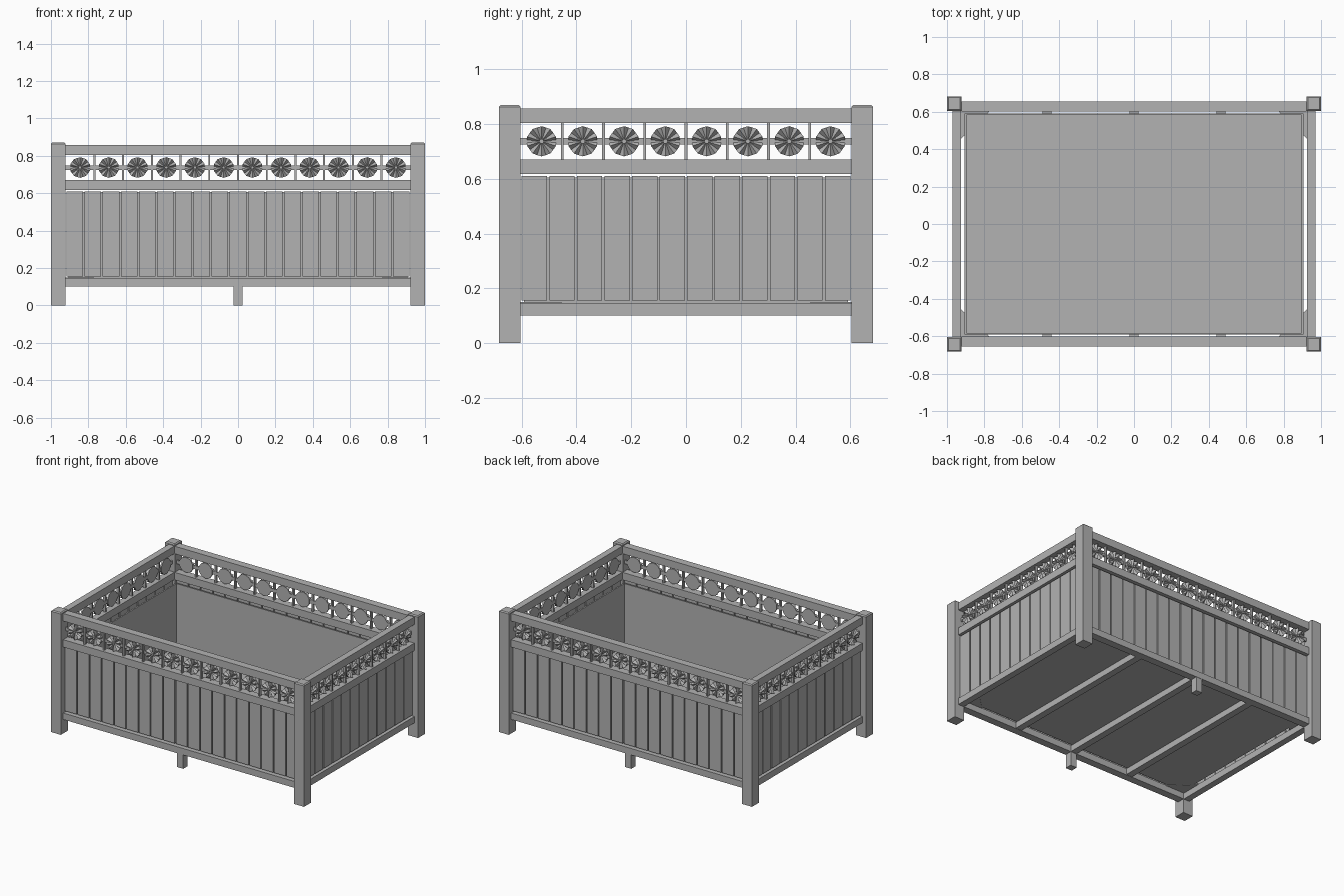
import bpy, bmesh, math

cube = bpy.data.objects.get("Cube")
if cube:
    bpy.data.objects.remove(cube, do_unlink=True)

GREY = (0.45, 0.45, 0.45, 1)
grey = bpy.data.materials.new("plain_grey")
grey.use_nodes = True
grey.diffuse_color = GREY
grey.node_tree.nodes["Principled BSDF"].inputs["Base Color"].default_value = GREY


def finish(name, bm):
    bmesh.ops.recalc_face_normals(bm, faces=bm.faces)
    mesh = bpy.data.meshes.new(name)
    bm.to_mesh(mesh)
    bm.free()
    mesh.materials.append(grey)
    obj = bpy.data.objects.new(name, mesh)
    bpy.context.collection.objects.link(obj)
    return obj


def add_box(bm, xs, ys, zs):
    verts = bmesh.ops.create_cube(bm, size=1)["verts"]
    for v in verts:
        v.co = [sum(r) / 2 + c * (r[1] - r[0]) for c, r in zip(v.co, (xs, ys, zs))]
    return verts


def box(name, xs, ys, zs):
    bm = bmesh.new()
    add_box(bm, xs, ys, zs)
    return finish(name, bm)


def span(sign, a, b):
    return tuple(sorted((sign * a, sign * b)))


RAIL_ZS = {"bottom": (0.1, 0.146), "middle": (0.617, 0.67), "top": (0.803, 0.857)}
ROSETTE_Z, RADIUS, PETALS = 0.737, 0.055, 10


def add_rosette(bm, place, u, inner, outer):
    # fluted disc: flat back, petal ridges on the outside
    n = PETALS * 2
    back, front = [], []
    for i in range(n):
        a = 2 * math.pi * i / n
        r = RADIUS * (1 if i % 2 else 0.96)
        d = outer if i % 2 else inner + 0.006
        p = (u + r * math.cos(a), ROSETTE_Z + r * math.sin(a))
        back.append(bm.verts.new(place(p[0], inner, p[1])))
        front.append(bm.verts.new(place(p[0], d, p[1])))
    tip = bm.verts.new(place(u, (inner + outer) / 2, ROSETTE_Z))
    bm.faces.new(back)
    for i in range(n):
        j = (i + 1) % n
        bm.faces.new((back[i], back[j], front[j], front[i]))
        bm.faces.new((front[i], front[j], tip))
    # hub
    rings = [[bm.verts.new(place(u + 0.009 * math.cos(t * math.pi / 4), d,
                                 ROSETTE_Z + 0.009 * math.sin(t * math.pi / 4)))
              for t in range(8)] for d in (inner, outer)]
    bm.faces.new(rings[0])
    bm.faces.new(rings[1])
    for i in range(8):
        j = (i + 1) % 8
        bm.faces.new((rings[0][i], rings[0][j], rings[1][j], rings[1][i]))


def wall(name, along_x, sign, half, inner, outer, slats, rosettes):
    def place(u, d, z):
        return (u, sign * d, z) if along_x else (sign * d, u, z)

    def bar(bm, us, ds, zs):
        d = span(sign, *ds)
        add_box(bm, us if along_x else d, d if along_x else us, zs)

    mid = (inner + outer) / 2
    for level, zs in RAIL_ZS.items():
        bm = bmesh.new()
        bar(bm, (-half, half), (inner, outer), zs)
        finish(f"{name}_{level}_rail", bm)

    # upright boards
    bm = bmesh.new()
    step = 2 * half / slats
    for i in range(slats):
        u = -half + step * i
        bar(bm, (u + 0.004, u + step - 0.004), (mid - 0.012, mid + 0.01), (0.155, 0.61))
    finish(f"{name}_slats", bm)

    # lattice bars between the rosettes
    bm = bmesh.new()
    step = (2 * half - 0.002) / rosettes
    bar(bm, (-half, half), (mid - 0.008, mid + 0.002), (ROSETTE_Z - 0.012, ROSETTE_Z + 0.012))
    for i in range(1, rosettes):
        u = (i - rosettes / 2) * step
        bar(bm, (u - 0.005, u + 0.005), (mid - 0.01, mid + 0.01), (0.665, 0.806))
    finish(f"{name}_lattice_bars", bm)

    bm = bmesh.new()
    for i in range(rosettes):
        add_rosette(bm, place, (i + 0.5 - rosettes / 2) * step, mid - 0.01, mid + 0.015)
    finish(f"{name}_rosettes", bm)


for name, sign in (("front", -1), ("back", 1)):
    wall(name, True, sign, 0.922, 0.602, 0.656, 19, 12)
    box(f"{name}_middle_leg", (-0.025, 0.025), span(sign, 0.604, 0.654), (0, 0.1))
for name, sign in (("right", -1), ("left", 1)):
    wall(name, False, sign, 0.604, 0.925, 0.971, 12, 8)

# corner posts with chamfered tops, and corner gussets under the floor
for sx in (-1, 1):
    for sy in (-1, 1):
        corner = f"{'front' if sy < 0 else 'back'}_{'left' if sx > 0 else 'right'}"
        bm = bmesh.new()
        add_box(bm, span(sx, 0.922, 1), span(sy, 0.604, 0.683), (0, 0.87))
        top = [e for e in bm.edges if all(v.co.z > 0.8 for v in e.verts)]
        bmesh.ops.bevel(bm, geom=top, offset=0.007, segments=1, affect="EDGES")
        finish(f"{corner}_post", bm)

        bm = bmesh.new()
        tri = [bm.verts.new((sx * x, sy * y, 0.143))
               for x, y in ((0.925, 0.605), (0.77, 0.605), (0.925, 0.455))]
        face = bm.faces.new(tri)
        up = bmesh.ops.extrude_face_region(bm, geom=[face])["geom"]
        for v in up:
            if isinstance(v, bmesh.types.BMVert):
                v.co.z = 0.15
        finish(f"{corner}_gusset", bm)

# inner tray: floor and thin lining panels
box("tray_floor", (-0.905, 0.905), (-0.592, 0.592), (0.145, 0.157))
for name, sign in (("front", -1), ("back", 1)):
    box(f"{name}_lining", (-0.905, 0.905), span(sign, 0.582, 0.592), (0.15, 0.605))
for name, sign in (("right", -1), ("left", 1)):
    box(f"{name}_lining", span(sign, 0.895, 0.905), (-0.582, 0.582), (0.15, 0.605))

# cross beams under the floor
for i, x in enumerate((-0.465, 0, 0.465)):
    box(f"floor_beam_{i + 1}", (x - 0.024, x + 0.024), (-0.603, 0.603), (0.102, 0.146))
